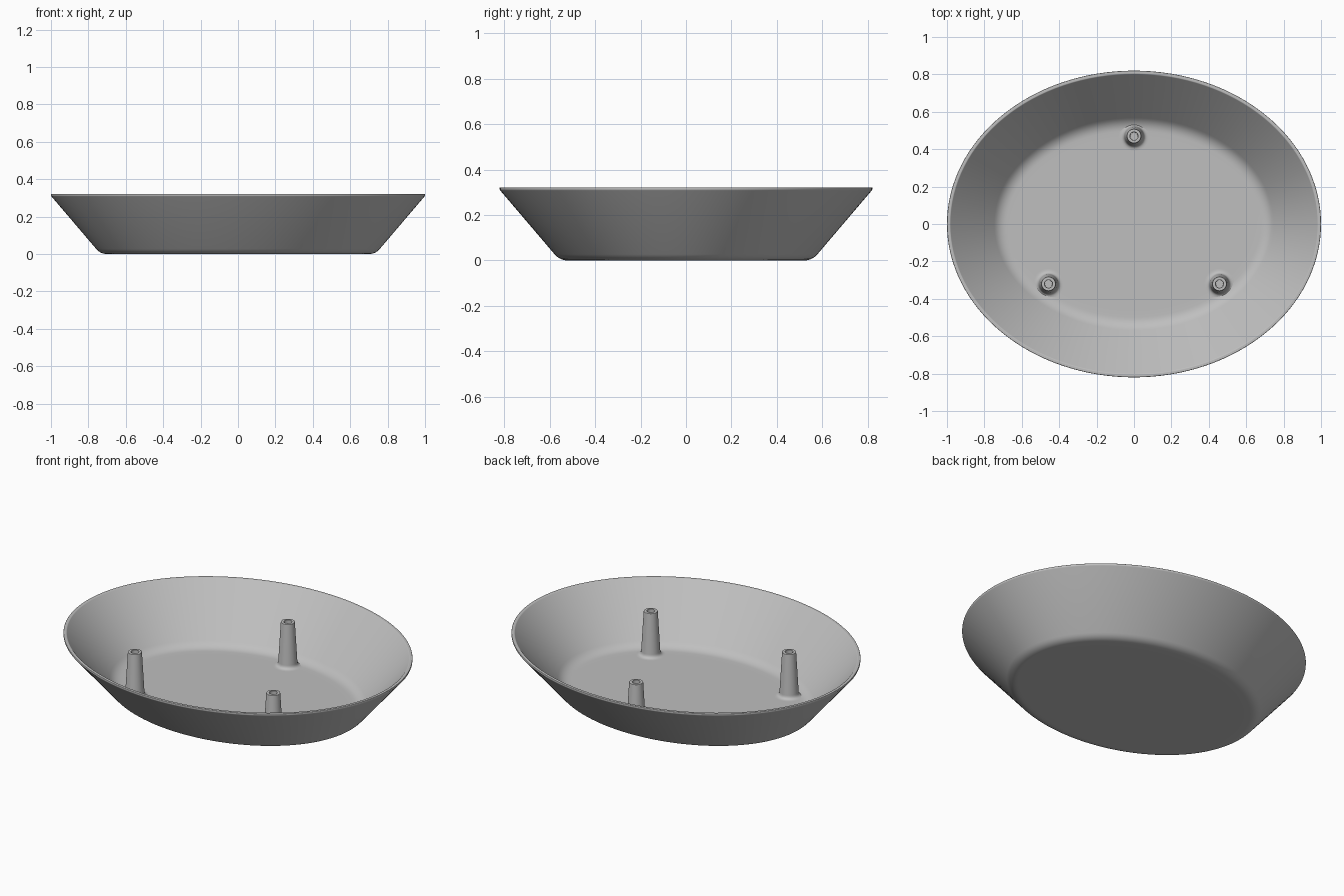
import bpy, bmesh, math
from mathutils import Vector

if "Cube" in bpy.data.objects:
    bpy.data.objects.remove(bpy.data.objects["Cube"], do_unlink=True)

grey = bpy.data.materials.new("plain grey")
grey.use_nodes = True
GREY = (0.52, 0.52, 0.52, 1)
grey.diffuse_color = GREY
grey.node_tree.nodes["Principled BSDF"].inputs["Base Color"].default_value = GREY


def rounded(points, steps=6):
    """Polyline of (offset, z, tangent length) corners, each rounded by a curve."""
    pts = [Vector(p[:2]) for p in points]
    out = []
    for i, p in enumerate(pts):
        cut = points[i][2]
        if cut == 0:
            out.append(p)
            continue
        a = p + (pts[i - 1] - p).normalized() * cut
        b = p + (pts[i + 1] - p).normalized() * cut
        for k in range(steps + 1):
            t = k / steps
            out.append(a * (1 - t) ** 2 + p * 2 * t * (1 - t) + b * t * t)
    return out


def loft(name, profile, rx, ry, segments, center=(0, 0)):
    """Sweep a profile of (outward offset, z) around an ellipse, capping both ends."""
    bm = bmesh.new()
    rings = []
    for off, z in profile:
        ring = []
        for i in range(segments):
            a = math.tau * i / segments
            ring.append(bm.verts.new((center[0] + (rx + off) * math.cos(a),
                                      center[1] + (ry + off) * math.sin(a), z)))
        rings.append(ring)
    for low, high in zip(rings, rings[1:]):
        for i in range(segments):
            j = (i + 1) % segments
            bm.faces.new((low[i], low[j], high[j], high[i]))
    bm.faces.new(rings[0][::-1])
    bm.faces.new(rings[-1])
    bmesh.ops.recalc_face_normals(bm, faces=bm.faces)
    mesh = bpy.data.meshes.new(name)
    bm.to_mesh(mesh)
    bm.free()
    mesh.materials.append(grey)
    obj = bpy.data.objects.new(name, mesh)
    bpy.context.collection.objects.link(obj)
    bpy.ops.object.select_all(action="DESELECT")
    obj.select_set(True)
    bpy.context.view_layer.objects.active = obj
    bpy.ops.object.shade_smooth_by_angle(angle=math.radians(30))
    return obj


# Oval dish: underside, sloping wall, thin rounded rim, inner wall and floor
FLOOR = 0.022
dish = rounded([
    (-0.34, 0, 0), (-0.265, 0, 0.036), (0, 0.311, 0.004), (0, 0.322, 0.004),
    (-0.017, 0.322, 0.004), (-0.28, FLOOR, 0.042), (-0.36, FLOOR, 0),
])
loft("oval_dish", dish, 1.0, 0.82, 128)

# Three tapered hollow posts with flared feet
post = rounded([
    (0.08, FLOOR - 0.004, 0), (0.08, FLOOR, 0), (0.053, FLOOR + 0.001, 0.022),
    (0.038, 0.282, 0.003), (0.022, 0.282, 0), (0.02, 0.1, 0),
])
spots = {"back_post": (0, 0.47), "left_post": (0.457, -0.32), "right_post": (-0.457, -0.32)}
for name, spot in spots.items():
    loft(name, post, 0, 0, 32, spot)
